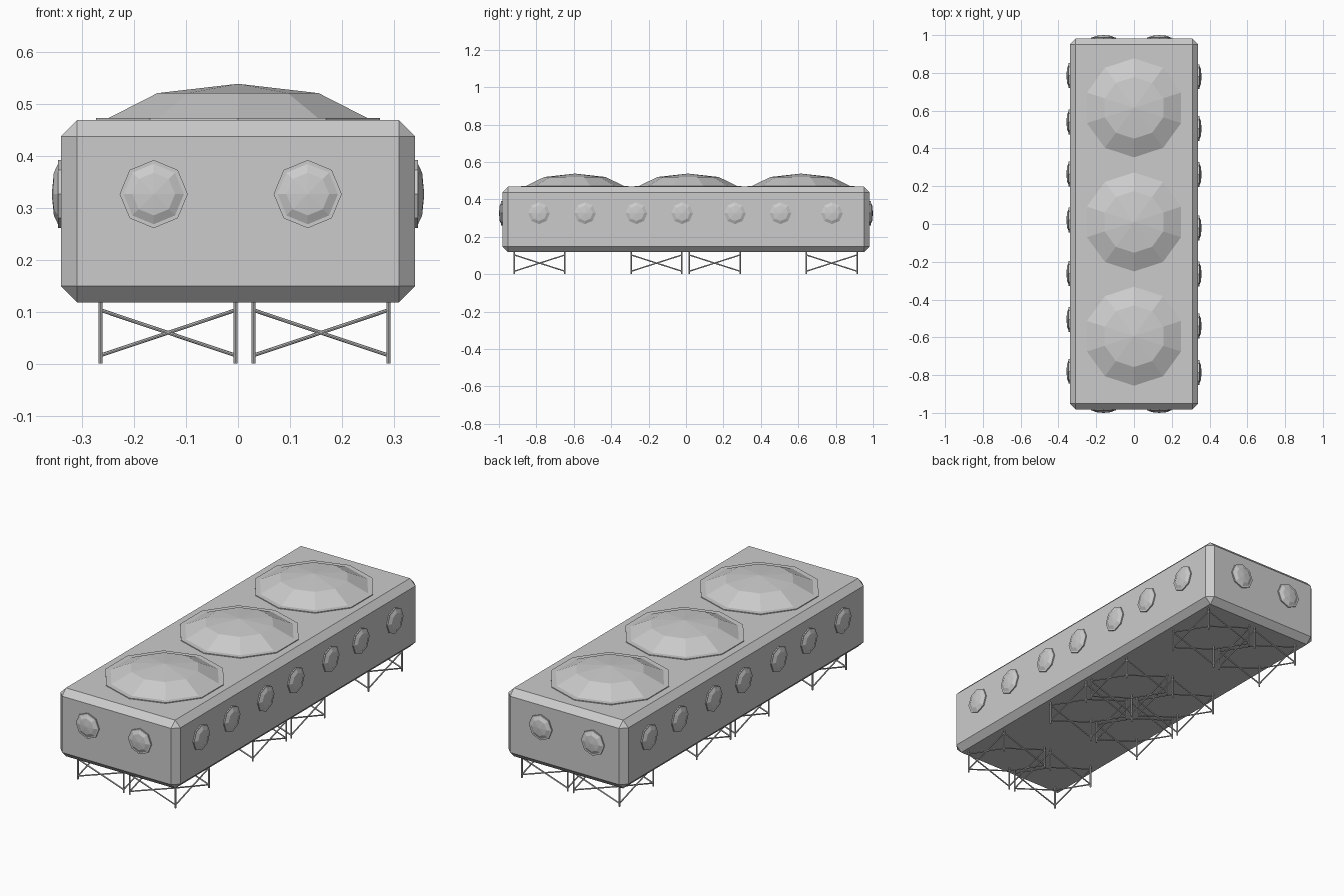
import bpy, bmesh
from math import pi, cos, sin
from mathutils import Vector, Matrix

if "Cube" in bpy.data.objects:
    bpy.data.objects.remove(bpy.data.objects["Cube"])


def make_object(name, bm):
    bmesh.ops.recalc_face_normals(bm, faces=bm.faces)
    mesh = bpy.data.meshes.new(name)
    bm.to_mesh(mesh)
    bm.free()
    ob = bpy.data.objects.new(name, mesh)
    bpy.context.collection.objects.link(ob)
    return ob


def dome(name, profile, sides, loc, normal):
    """Faceted dome: rings of (radius, height) closed by an apex, facing along normal."""
    n = Vector(normal)
    up = Vector((0, 1, 0)) if n.z else Vector((0, 0, 1))
    side = up.cross(n)
    bm = bmesh.new()
    rings = []
    for r, h in profile[:-1]:
        rings.append([bm.verts.new(Vector(loc) + n * h
                      + up * r * cos(2 * pi * i / sides)
                      + side * r * sin(2 * pi * i / sides)) for i in range(sides)])
    apex = bm.verts.new(Vector(loc) + n * profile[-1][1])
    for i in range(sides):
        j = (i + 1) % sides
        for a, b in zip(rings, rings[1:]):
            bm.faces.new((a[i], a[j], b[j], b[i]))
        bm.faces.new((rings[-1][i], rings[-1][j], apex))
    bm.faces.new(rings[0])
    return make_object(name, bm)


def rod(bm, a, b, r):
    a, b = Vector(a), Vector(b)
    d = b - a
    m = Matrix.Translation((a + b) / 2) @ d.to_track_quat('Z', 'Y').to_matrix().to_4x4()
    bmesh.ops.create_cone(bm, cap_ends=True, segments=8, radius1=r, radius2=r,
                          depth=d.length, matrix=m)


# Chamfered hull
HX, HY, Z0, Z1 = 0.34, 0.982, 0.118, 0.468
bm = bmesh.new()
bmesh.ops.create_cube(bm, size=1, matrix=Matrix.Translation((0, 0, (Z0 + Z1) / 2))
                      @ Matrix.Diagonal((2 * HX, 2 * HY, Z1 - Z0, 1)))
bmesh.ops.bevel(bm, geom=bm.edges[:], offset=0.031, segments=1, affect='EDGES')
make_object("hull", bm)

# Roof domes with thin rims
roof = [(0.287, -0.005), (0.287, 0.004), (0.262, 0.004), (0.163, 0.052), (0, 0.070)]
for y in (-0.594, 0.011, 0.615):
    dome("roof_dome", roof, 10, (0, y, Z1), (0, 0, 1))

# Porthole windows: the two long sides are half-turn copies, the ends are mirrored
port = [(0.0655, -0.005), (0.0655, 0.006), (0.058, 0.006), (0.041, 0.014), (0, 0.018)]
ZW = 0.326
for y in (-0.786, -0.54, -0.265, -0.021, 0.262, 0.505, 0.78):
    for s in (1, -1):
        dome("side_window", port, 8, (s * HX, s * y, ZW), (s, 0, 0))
for x in (-0.162, 0.134):
    for s in (1, -1):
        dome("end_window", port, 8, (x, s * HY, ZW), (0, s, 0))

# Cross-braced support frames
for x0, x1 in ((-0.264, -0.005), (0.030, 0.289)):
    for y0, y1 in ((-0.918, -0.647), (-0.293, -0.022), (0.017, 0.289), (0.643, 0.915)):
        bm = bmesh.new()
        corners = [(x0, y0), (x1, y0), (x1, y1), (x0, y1)]
        for i, p in enumerate(corners):
            q = corners[(i + 1) % 4]
            rod(bm, (*p, 0), (*p, Z0 + 0.004), 0.004)
            rod(bm, (*p, 0.016), (*q, 0.103), 0.0035)
            rod(bm, (*p, 0.103), (*q, 0.016), 0.0035)
        make_object("support_frame", bm)
